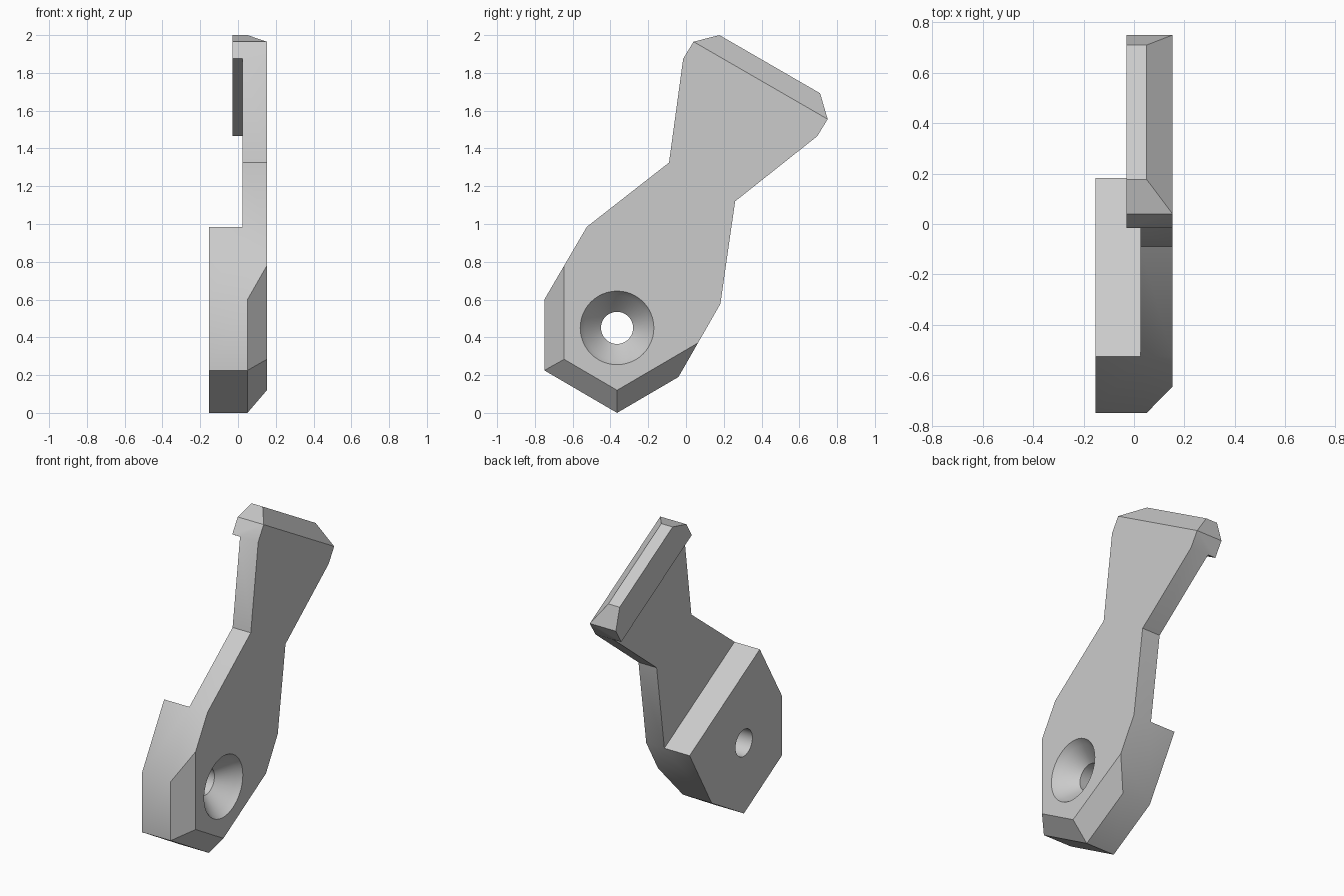
import bpy, bmesh, math
from mathutils import Vector

if "Cube" in bpy.data.objects:
    bpy.data.objects.remove(bpy.data.objects["Cube"])

grey = bpy.data.materials.new("plain grey")
grey.use_nodes = True
grey.diffuse_color = (0.6, 0.6, 0.6, 1)
grey.node_tree.nodes["Principled BSDF"].inputs["Base Color"].default_value = (0.6, 0.6, 0.6, 1)

# Thickness runs along x: back of foot, back of lip, back of neck, chamfer start, front
FOOT, LIP, NECK, CHAMFER, FRONT = -0.153, -0.03, 0.025, 0.05, 0.153


def add_object(name, bm):
    bmesh.ops.recalc_face_normals(bm, faces=bm.faces)
    mesh = bpy.data.meshes.new(name)
    bm.to_mesh(mesh)
    bm.free()
    obj = bpy.data.objects.new(name, mesh)
    bpy.context.collection.objects.link(obj)
    mesh.materials.append(grey)
    return obj


def everything(bm):
    return bm.verts[:] + bm.edges[:] + bm.faces[:]


def score(bm, a, b):
    """Split the flat outline along the line from a to b."""
    a, b = Vector((NECK, *a)), Vector((NECK, *b))
    bmesh.ops.bisect_plane(bm, geom=everything(bm), dist=1e-4, plane_co=a,
                           plane_no=(b - a).cross(Vector((1, 0, 0))).normalized())


def thicken(bm, face, x):
    """Push one back face out to the given x."""
    new = bmesh.ops.extrude_discrete_faces(bm, faces=[face])["faces"][0]
    for v in new.verts:
        v.co.x = x


def chamfer(bm, outer_a, outer_b, inner):
    """Slice off the plane through an outer edge and one point on the front face."""
    a, b = Vector((CHAMFER, *outer_a)), Vector((CHAMFER, *outer_b))
    normal = (b - a).cross(Vector((FRONT, *inner)) - a).normalized()
    if normal.x < 0:
        normal.negate()
    bmesh.ops.bisect_plane(bm, geom=everything(bm), dist=1e-4, plane_co=a,
                           plane_no=normal, clear_outer=True)
    bmesh.ops.holes_fill(bm, edges=[e for e in bm.edges if e.is_boundary], sides=0)


# Lever outline in (y, z), starting at the bottom tip
tip, heel, toe_low, toe_high = (-0.365, 0.0), (-0.04, 0.19), (-0.75, 0.225), (-0.75, 0.6)
shoulder_r, shoulder_l = (0.182, 0.577), (-0.525, 0.985)
lip_r, lip_l = (0.695, 1.465), (-0.015, 1.875)
top_r, top_l = (0.71, 1.692), (0.177, 2.0)
outline = [tip, heel, shoulder_r, (0.26, 1.12), lip_r, (0.75, 1.555), top_r, top_l,
           (0.04, 1.965), lip_l, (-0.09, 1.325), shoulder_l, toe_high, toe_low]
bm = bmesh.new()
bm.faces.new([bm.verts.new((NECK, y, z)) for y, z in outline])
score(bm, shoulder_l, shoulder_r)
score(bm, lip_l, lip_r)

# Thin plate, then the thick foot and the hooked lip behind it
plate = bmesh.ops.extrude_face_region(bm, geom=bm.faces[:])["geom"]
for v in plate:
    if isinstance(v, bmesh.types.BMVert):
        v.co.x = FRONT
backs = sorted((f for f in bm.faces if all(abs(v.co.x - NECK) < 1e-4 for v in f.verts)),
               key=lambda f: f.calc_center_median().z)
thicken(bm, backs[0], FOOT)
thicken(bm, backs[-1], LIP)

# Chamfers around the foot and along the head
chamfer(bm, toe_high, toe_low, (-0.645, 0.4))
chamfer(bm, toe_low, tip, (-0.365, 0.12))
chamfer(bm, tip, heel, (-0.365, 0.12))
chamfer(bm, top_r, top_l, (0.395, 1.76))
bmesh.ops.dissolve_limit(bm, angle_limit=0.01, verts=bm.verts[:], edges=bm.edges[:])
lever = add_object("lever", bm)

# Countersunk bolt hole, turned from (x, radius) pairs
rings, steps = [(-0.3, 0.085), (0.03, 0.085), (0.118, 0.172), (0.188, 0.218)], 48
bm = bmesh.new()
loops = [[bm.verts.new((x, -0.365 + r * math.cos(math.tau * i / steps),
                        0.45 + r * math.sin(math.tau * i / steps))) for i in range(steps)]
         for x, r in rings]
for low, high in zip(loops, loops[1:]):
    for i in range(steps):
        j = (i + 1) % steps
        bm.faces.new((low[i], low[j], high[j], high[i]))
bm.faces.new(loops[0])
bm.faces.new(loops[-1])
cutter = add_object("hole_cutter", bm)
cutter.hide_render = True
hole = lever.modifiers.new("bolt hole", "BOOLEAN")
hole.operation, hole.solver, hole.object = "DIFFERENCE", "EXACT", cutter
bpy.ops.object.select_all(action="DESELECT")
bpy.context.view_layer.objects.active = lever
lever.select_set(True)
bpy.ops.object.modifier_apply(modifier=hole.name)
bpy.data.objects.remove(cutter)

bpy.ops.object.shade_smooth_by_angle(angle=math.radians(32))
